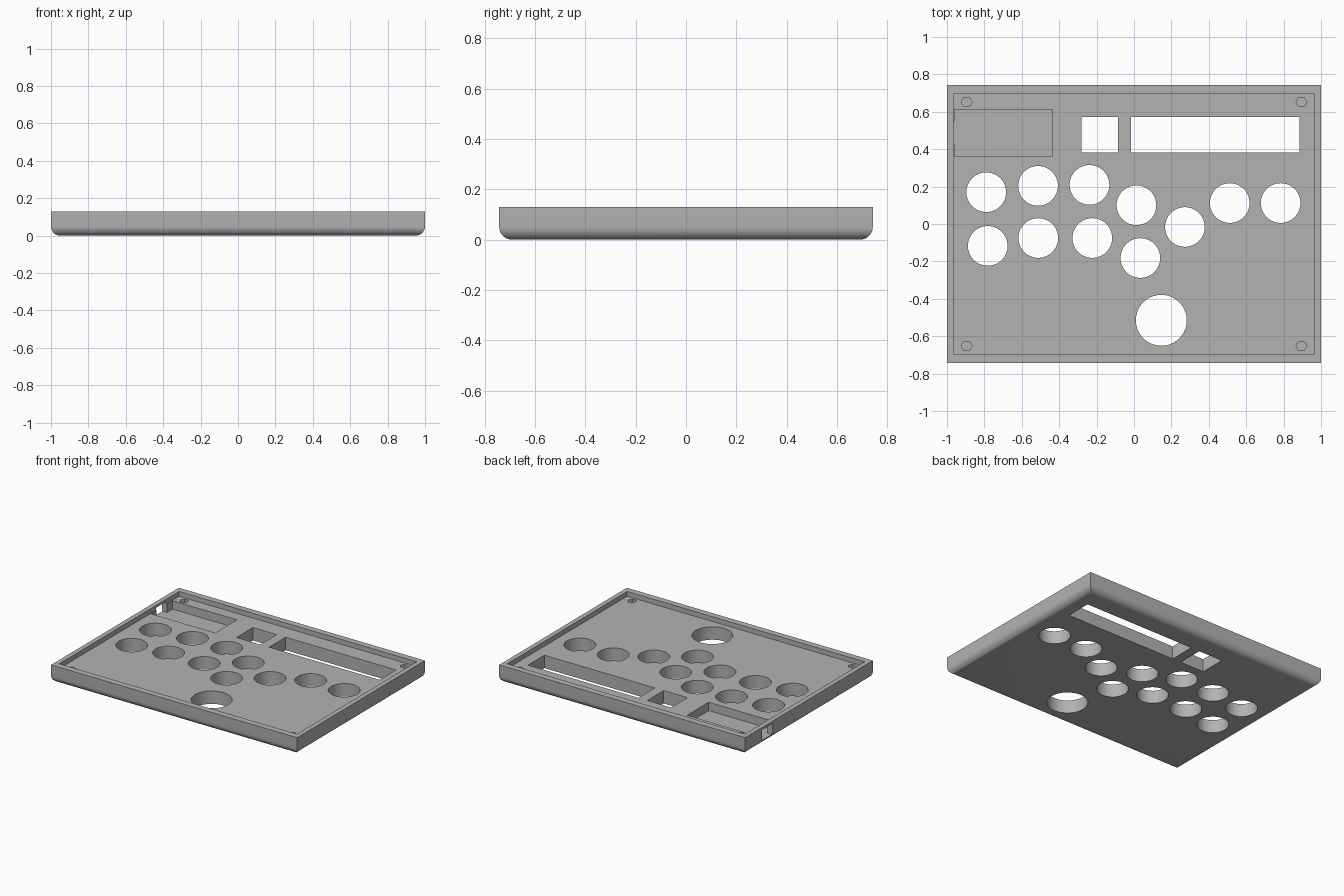
import bpy, bmesh, math
from mathutils import Matrix, Vector

cube = bpy.data.objects.get("Cube")
if cube:
    bpy.data.objects.remove(cube, do_unlink=True)

HEIGHT, FLOOR, POCKET = 0.13, 0.095, 0.033

grey = bpy.data.materials.new("plain grey")
grey.use_nodes = True
colour = (0.45, 0.45, 0.45, 1)
grey.diffuse_color = colour
grey.node_tree.nodes["Principled BSDF"].inputs["Base Color"].default_value = colour


def add_object(name, bm):
    mesh = bpy.data.meshes.new(name)
    bm.to_mesh(mesh)
    bm.free()
    mesh.materials.append(grey)
    obj = bpy.data.objects.new(name, mesh)
    bpy.context.collection.objects.link(obj)
    return obj


def box(x0, x1, y0, y1, z0, z1):
    bm = bmesh.new()
    size = Vector((x1 - x0, y1 - y0, z1 - z0))
    centre = Vector((x0 + x1, y0 + y1, z0 + z1)) / 2
    bmesh.ops.create_cube(bm, size=1, matrix=Matrix.Translation(centre) @ Matrix.Diagonal(size).to_4x4())
    return bm


def prism(x, y, radius, sides, z0, z1):
    bm = bmesh.new()
    # first corner points along x
    turn = Matrix.Rotation(math.pi / 2, 4, "Z")
    bmesh.ops.create_cone(bm, cap_ends=True, segments=sides, radius1=radius, radius2=radius,
                          depth=z1 - z0, matrix=Matrix.Translation((x, y, (z0 + z1) / 2)) @ turn)
    return bm


# Tray body with rounded underside edges and sharp upright corners
bm = box(-1, 1, -0.742, 0.742, 0, HEIGHT)
bottom = [e for e in bm.edges if all(v.co.z < 0.001 for v in e.verts)]
bmesh.ops.bevel(bm, geom=bottom, offset=0.05, segments=10, profile=0.5, affect="EDGES")
tray = add_object("tray", bm)

# Shallow recess, board pocket and the socket opening in the left-hand wall
cuts = [
    box(-0.965, 0.965, -0.695, 0.695, FLOOR, 0.3),
    box(-0.96, -0.437, 0.361, 0.612, POCKET, 0.12),
    box(-1.1, -0.9, 0.425, 0.547, POCKET, 0.112),
]

# Screen windows
for x0, x1 in ((-0.28, -0.086), (-0.015, 0.884)):
    cuts.append(box(x0, x1, 0.382, 0.573, -0.1, 0.3))

# Button holes
buttons = [(-0.79, 0.17), (-0.513, 0.204), (-0.238, 0.209), (0.013, 0.1),
           (-0.782, -0.117), (-0.512, -0.075), (-0.223, -0.075), (0.034, -0.182),
           (0.272, -0.016), (0.512, 0.112), (0.784, 0.112)]
for x, y in buttons:
    cuts.append(prism(x, y, 0.106, 64, -0.1, 0.3))
cuts.append(prism(0.146, -0.515, 0.136, 64, -0.1, 0.3))

# Hexagonal nut sockets in the corners
for x in (-0.895, 0.895):
    for y in (-0.652, 0.652):
        cuts.append(prism(x, y, 0.029, 6, 0.04, 0.2))

bpy.context.view_layer.objects.active = tray
tray.select_set(True)
for cut in cuts:
    cutter = add_object("cutter", cut)
    cutter.hide_render = True
    mod = tray.modifiers.new("cut", "BOOLEAN")
    mod.operation, mod.solver, mod.object = "DIFFERENCE", "EXACT", cutter
    bpy.ops.object.modifier_apply(modifier=mod.name)
    bpy.data.objects.remove(cutter, do_unlink=True)

bpy.ops.object.shade_smooth_by_angle(angle=math.radians(30))
